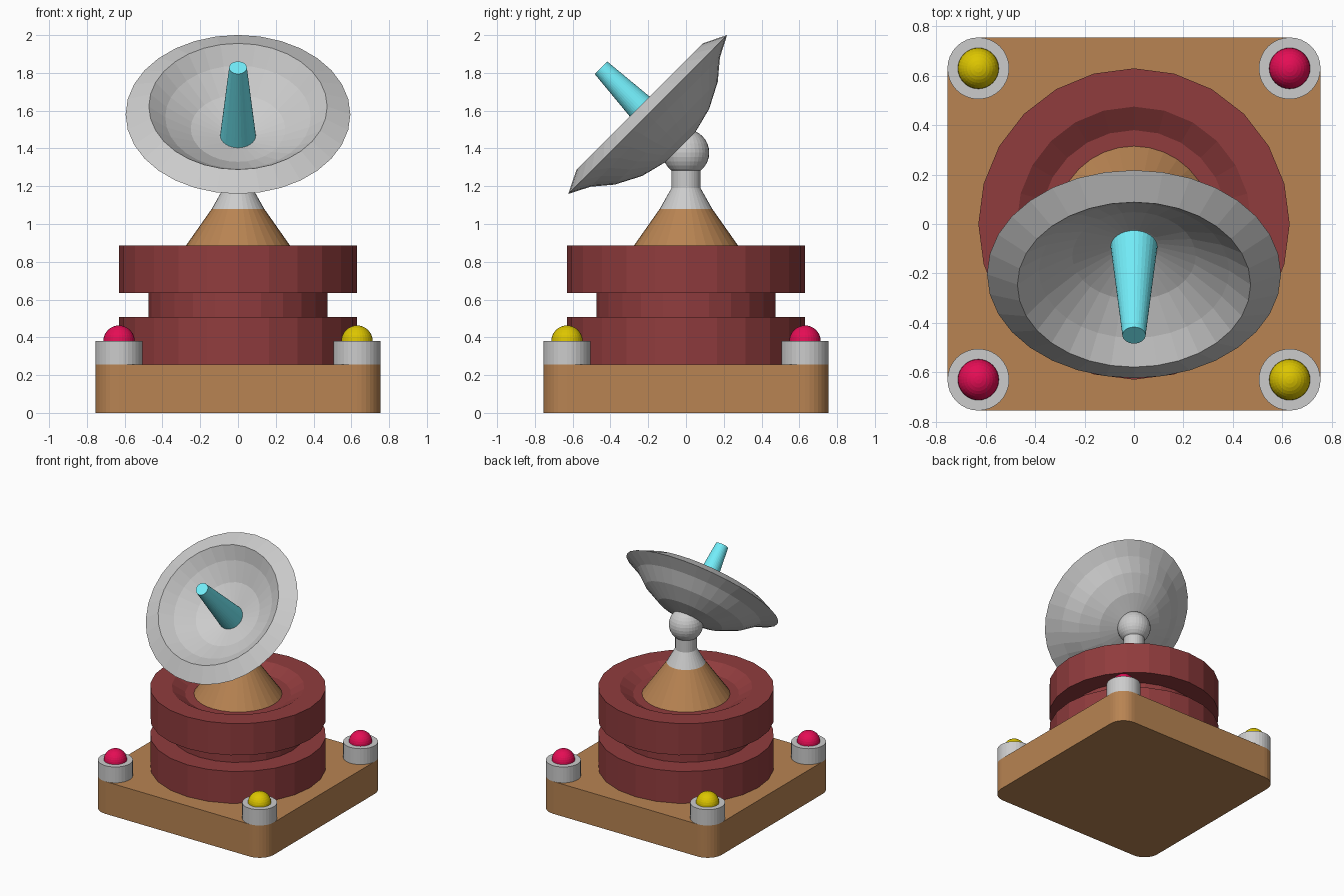
import bpy, bmesh, math
from mathutils import Matrix

if "Cube" in bpy.data.objects:
    bpy.data.objects.remove(bpy.data.objects["Cube"])


def material(name, rgb):
    m = bpy.data.materials.new(name)
    m.diffuse_color = (*rgb, 1)
    m.use_nodes = True
    m.node_tree.nodes["Principled BSDF"].inputs["Base Color"].default_value = m.diffuse_color
    return m


BROWN = material("brown", (0.48, 0.23, 0.085))
MAROON = material("maroon", (0.28, 0.045, 0.047))
CYAN = material("cyan", (0.17, 0.85, 0.95))
RED = material("red", (0.78, 0.004, 0.09))
YELLOW = material("yellow", (0.72, 0.56, 0.0))


def finish(bm, name, mat=None, matrix=None):
    bmesh.ops.recalc_face_normals(bm, faces=bm.faces)
    mesh = bpy.data.meshes.new(name)
    bm.to_mesh(mesh)
    bm.free()
    ob = bpy.data.objects.new(name, mesh)
    bpy.context.collection.objects.link(ob)
    if mat:
        mesh.materials.append(mat)
    if matrix:
        ob.matrix_world = matrix
    return ob


def lathe(name, profile, sides=32, mat=None, matrix=None):
    """Spin a list of (radius, height) points around z."""
    bm = bmesh.new()
    vs = [bm.verts.new((r, 0, z)) for r, z in profile]
    es = [bm.edges.new(p) for p in zip(vs, vs[1:])]
    bmesh.ops.spin(bm, geom=vs + es, cent=(0, 0, 0), axis=(0, 0, 1),
                   angle=math.tau, steps=sides, use_duplicate=False)
    bmesh.ops.remove_doubles(bm, verts=bm.verts, dist=1e-4)
    return finish(bm, name, mat, matrix)


def ball(name, radius, loc, mat=None):
    bm = bmesh.new()
    bmesh.ops.create_uvsphere(bm, u_segments=32, v_segments=16, radius=radius)
    return finish(bm, name, mat, Matrix.Translation(loc))


# Base plate with rounded vertical corners
bm = bmesh.new()
bmesh.ops.create_cube(bm, size=1, matrix=Matrix.Translation((0, 0, 0.1275))
                      @ Matrix.Diagonal((1.51, 1.51, 0.255, 1)))
upright = [e for e in bm.edges if abs(e.verts[0].co.z - e.verts[1].co.z) > 0.1]
bmesh.ops.bevel(bm, geom=upright, offset=0.125, segments=8, profile=0.5,
                affect='EDGES')
finish(bm, "base_plate", BROWN)

# Corner posts with warning lamps
for sx in (-1, 1):
    for sy in (-1, 1):
        side = ("front" if sy < 0 else "back") + ("_left" if sx < 0 else "_right")
        x, y = 0.63 * sx, 0.63 * sy
        lathe("lamp_post_" + side, [(0, 0.255), (0.125, 0.255), (0.125, 0.38), (0, 0.38)],
              matrix=Matrix.Translation((x, y, 0)))
        ball("lamp_" + side, 0.083, (x, y, 0.38), RED if sx == sy else YELLOW)

# Grooved drum with a shallow recess in its top
lathe("drum", [(0, 0.255), (0.63, 0.255), (0.63, 0.507), (0.475, 0.507), (0.475, 0.635),
               (0.63, 0.635), (0.63, 0.885), (0.475, 0.885), (0.38, 0.83), (0, 0.83)],
      24, MAROON)

# Pedestal cone, neck and ball joint
lathe("pedestal_cone", [(0, 0.83), (0.315, 0.83), (0.139, 1.08), (0, 1.08)], 32, BROWN)
lathe("neck", [(0, 1.08), (0.139, 1.08), (0.077, 1.19), (0.077, 1.32), (0, 1.32)])
ball("ball_joint", 0.123, (0, 0, 1.378))

# Dish and feed horn share an axis tilted 45 degrees to the front
tilt = Matrix.Translation((0, -0.203, 1.58)) @ Matrix.Rotation(math.radians(45), 4, 'X')
lathe("dish", [(0, -0.255), (0.1, -0.248), (0.25, -0.21), (0.385, -0.14), (0.484, -0.057),
               (0.595, 0), (0.472, 0.06), (0.385, -0.02), (0.25, -0.105),
               (0.1, -0.155), (0, -0.163)], 32, None, tilt)
lathe("feed_horn", [(0, -0.17), (0.096, -0.17), (0.047, 0.35), (0, 0.35)], 32, CYAN, tilt)
